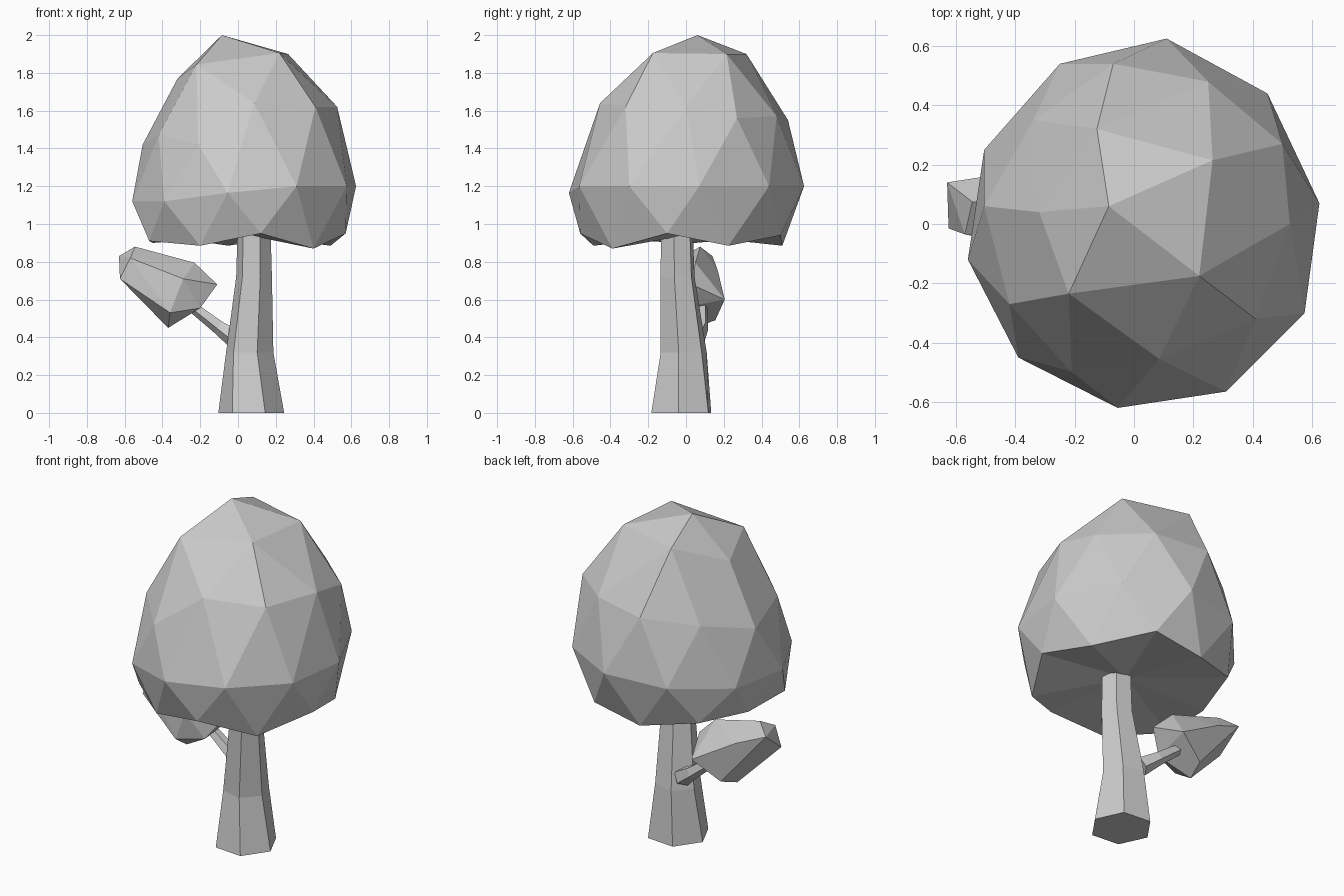
import bpy, bmesh, math
from mathutils import Vector


def finish(bm, name):
    bmesh.ops.recalc_face_normals(bm, faces=bm.faces)
    me = bpy.data.meshes.new(name)
    bm.to_mesh(me)
    bm.free()
    ob = bpy.data.objects.new(name, me)
    bpy.context.collection.objects.link(ob)
    return ob


def tube(name, stations, sides, flat):
    """Loft polygon rings through (centre, radius, start angle) stations."""
    bm = bmesh.new()
    rings = []
    for i, (c, r, deg) in enumerate(stations):
        c = Vector(c)
        if flat:
            u, v = Vector((1, 0, 0)), Vector((0, 1, 0))
        else:
            a = Vector(stations[max(i - 1, 0)][0])
            b = Vector(stations[min(i + 1, len(stations) - 1)][0])
            t = (b - a).normalized()
            u = t.cross(Vector((0, 1, 0))).normalized()
            v = t.cross(u)
        angs = [math.radians(deg) + k * math.tau / sides for k in range(sides)]
        rings.append([bm.verts.new(c + r * (math.cos(t) * u + math.sin(t) * v)) for t in angs])
    for a, b in zip(rings, rings[1:]):
        for k in range(sides):
            n = (k + 1) % sides
            bm.faces.new((a[k], a[n], b[n], b[k]))
    bm.faces.new(rings[0])
    bm.faces.new(rings[-1])
    return finish(bm, name)


# trunk: tapered, slightly bent six-sided post
tube("trunk", [((0.07, -0.025, 0), 0.175, -5),
               ((0.062, -0.012, 0.32), 0.128, -12),
               ((0.085, -0.045, 0.72), 0.096, -10),
               ((0.085, -0.048, 1.0), 0.088, -10)], 6, True)

# side branch
tube("branch", [((-0.01, 0.045, 0.39), 0.055, 0),
                ((-0.10, 0.08, 0.455), 0.04, 0),
                ((-0.25, 0.085, 0.57), 0.03, 0)], 5, False)

# small leaf clump: hull of a stretched, irregular ball
bm = bmesh.new()
for p in [(-0.63, 0.14, 0.83), (-0.545, 0.075, 0.88), (-0.625, -0.015, 0.71),
          (-0.57, -0.035, 0.82), (-0.23, 0.05, 0.795), (-0.11, 0.03, 0.68),
          (-0.18, 0.205, 0.60), (-0.37, 0.04, 0.45), (-0.36, -0.08, 0.53),
          (-0.20, -0.03, 0.555), (-0.45, 0.168, 0.755), (-0.34, 0.155, 0.49),
          (-0.29, -0.09, 0.71)]:
    bm.verts.new(p)
bmesh.ops.convex_hull(bm, input=bm.verts)
finish(bm, "small_leaf_clump")

# crown: rings of an irregular ball, counter-clockwise, top to bottom
cap = [(0.265, 0.215, 1.9), (-0.125, 0.32, 1.9), (-0.32, 0.04, 1.77),
       (-0.22, -0.235, 1.845), (0.22, -0.175, 1.905)]
upper = [(0.50, 0.27, 1.56), (0.25, 0.48, 1.57), (-0.07, 0.54, 1.55), (-0.34, 0.35, 1.5),
         (-0.505, 0.06, 1.42), (-0.42, -0.27, 1.47), (-0.21, -0.50, 1.42),
         (0.085, -0.455, 1.64), (0.41, -0.32, 1.62), (0.525, 0.0, 1.62)]
middle = [(0.45, 0.44, 1.2), (0.11, 0.625, 1.2), (-0.25, 0.54, 1.17), (-0.505, 0.25, 1.13),
          (-0.56, -0.12, 1.12), (-0.39, -0.45, 1.12), (-0.055, -0.62, 1.165),
          (0.31, -0.565, 1.2), (0.575, -0.3, 1.2), (0.625, 0.07, 1.2)]
lower = [(0.49, 0.225, 0.885), (0.26, 0.5, 0.94), (-0.05, 0.51, 0.885), (-0.35, 0.38, 0.93),
         (-0.45, 0.05, 0.9), (-0.47, -0.27, 0.91), (-0.2, -0.49, 0.885),
         (0.12, -0.56, 0.95), (0.40, -0.39, 0.87), (0.57, -0.1, 0.95)]
bm = bmesh.new()
c, u, m, l = [[bm.verts.new(p) for p in ring] for ring in (cap, upper, middle, lower)]
apex = bm.verts.new((-0.085, 0.06, 2.0))
base = bm.verts.new((0.06, 0.0, 0.94))
for i in range(5):
    n = (i + 1) % 5
    for tri in ((apex, c[i], c[n]), (c[i], u[2 * i - 1], u[2 * i]),
                (c[i], u[2 * i], u[2 * i + 1]), (c[i], u[2 * i + 1], c[n])):
        bm.faces.new(tri)
for j in range(10):
    n = (j + 1) % 10
    for tri in ((u[j], m[j], u[n]), (m[j], m[n], u[n]),
                (m[j], l[j], l[n]), (m[j], l[n], m[n]), (base, l[n], l[j])):
        bm.faces.new(tri)
finish(bm, "crown")
